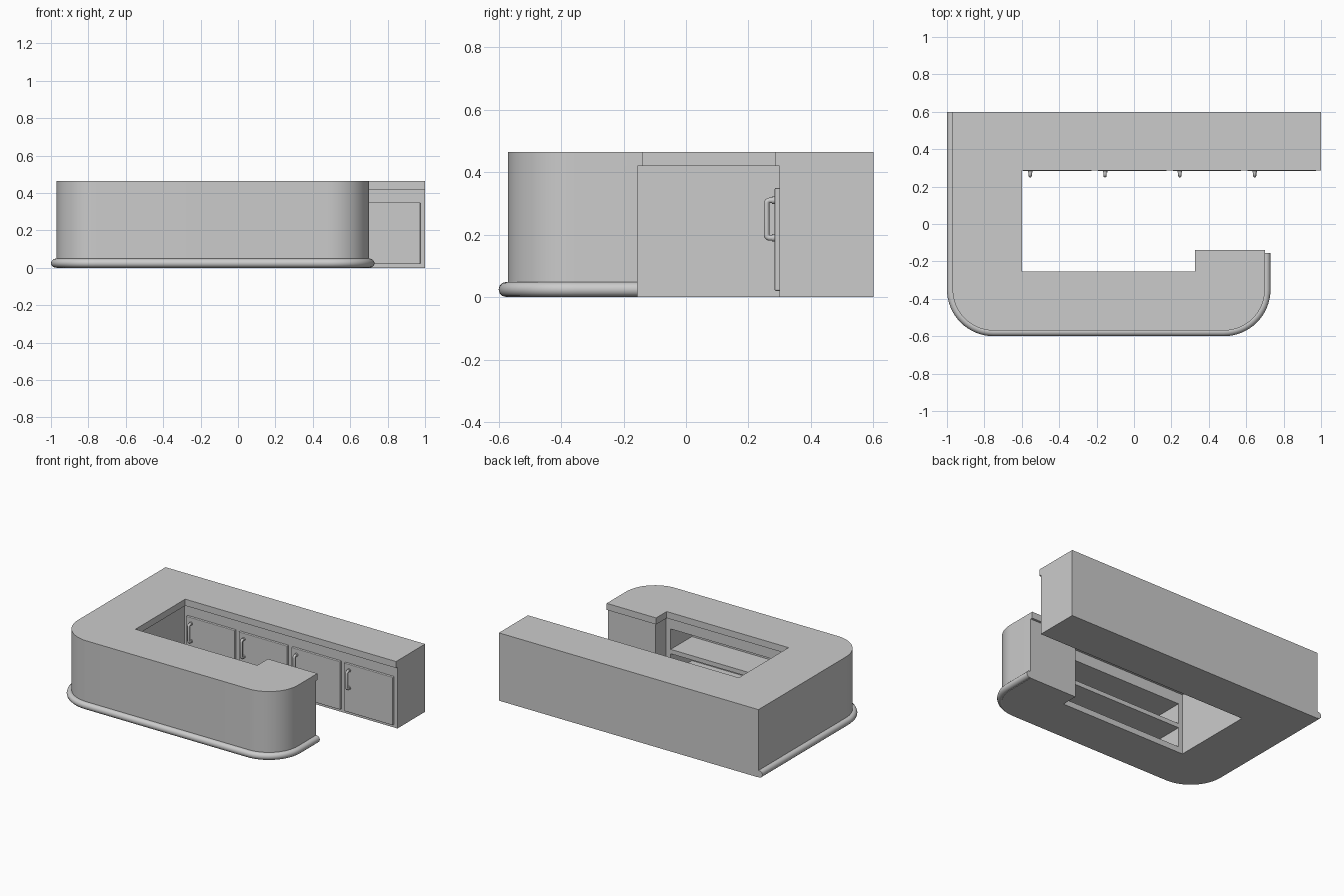
import bpy, bmesh, math
from mathutils import Vector

cube = bpy.data.objects.get("Cube")
if cube:
    bpy.data.objects.remove(cube, do_unlink=True)

grey = bpy.data.materials.new("plain_grey")
grey.use_nodes = True
colour = (0.6, 0.6, 0.6, 1)
grey.diffuse_color = colour
grey.node_tree.nodes["Principled BSDF"].inputs["Base Color"].default_value = colour


def activate(obj):
    bpy.ops.object.select_all(action="DESELECT")
    obj.select_set(True)
    bpy.context.view_layer.objects.active = obj


def finish(name, bm, smooth=True):
    bmesh.ops.recalc_face_normals(bm, faces=bm.faces)
    mesh = bpy.data.meshes.new(name)
    bm.to_mesh(mesh)
    bm.free()
    obj = bpy.data.objects.new(name, mesh)
    bpy.context.collection.objects.link(obj)
    mesh.materials.append(grey)
    if smooth:
        activate(obj)
        bpy.ops.object.shade_smooth_by_angle(angle=math.radians(30))
    return obj


def prism(name, outline, low, high):
    bm = bmesh.new()
    base = bm.faces.new([bm.verts.new((x, y, low)) for x, y in outline])
    up = bmesh.ops.extrude_face_region(bm, geom=[base])["geom"]
    verts = [v for v in up if isinstance(v, bmesh.types.BMVert)]
    bmesh.ops.translate(bm, verts=verts, vec=(0, 0, high - low))
    return finish(name, bm)


def box(name, x0, x1, y0, y1, z0, z1, bevel=0):
    bm = bmesh.new()
    bmesh.ops.create_cube(bm, size=1)
    for v in bm.verts:
        v.co = ((x0 + x1) / 2 + v.co.x * (x1 - x0),
                (y0 + y1) / 2 + v.co.y * (y1 - y0),
                (z0 + z1) / 2 + v.co.z * (z1 - z0))
    if bevel:
        bmesh.ops.bevel(bm, geom=bm.edges[:], offset=bevel, segments=2, affect="EDGES", profile=0.5)
    return finish(name, bm, False)


def tube(name, points, radius):
    curve = bpy.data.curves.new(name, "CURVE")
    curve.dimensions = "3D"
    curve.bevel_depth = radius
    curve.bevel_resolution = 4
    curve.use_fill_caps = True
    spline = curve.splines.new("POLY")
    spline.points.add(len(points) - 1)
    for p, co in zip(spline.points, points):
        p.co = (*co, 1)
    obj = bpy.data.objects.new(name, curve)
    bpy.context.collection.objects.link(obj)
    curve.materials.append(grey)
    activate(obj)
    bpy.ops.object.convert(target="MESH")
    bpy.ops.object.shade_smooth_by_angle(angle=math.radians(40))
    return obj


def arc(cx, cy, radius, start, end, steps):
    angles = [math.radians(start + (end - start) * i / steps) for i in range(steps + 1)]
    return [(cx + radius * math.cos(a), cy + radius * math.sin(a)) for a in angles]


LEFT, END, FRONT, BACK, R = -0.97, 0.70, -0.57, 0.60, 0.22
UNDER, TOP = 0.42, 0.465


def outer_edge(grow, end_y):
    # rounded outside edge from the back corner round to the serving end
    return ([(LEFT - grow, BACK)]
            + arc(LEFT + R, FRONT + R, R + grow, 180, 270, 16)
            + arc(END - R, FRONT + R, R + grow, 270, 360, 16)
            + [(END + grow, end_y)])


def counter_outline(inset):
    # inside edge, set back under the worktop by the inset
    end_y, notch_x, inner_y = -0.14 - inset, 0.325 + inset, -0.255 - inset
    inner_x, back_y = -0.60 - inset, 0.285 + inset
    return outer_edge(0, end_y) + [(notch_x, end_y), (notch_x, inner_y), (inner_x, inner_y),
                                   (inner_x, back_y), (1, back_y), (1, BACK)]


# counter carcass and overhanging worktop
body = prism("counter_body", counter_outline(0.015), 0, UNDER)
prism("worktop", counter_outline(0), UNDER, TOP)

# two open shelf bays cut in the staff side of the front counter
for low, high in ((0.04, 0.175), (0.205, 0.345)):
    cutter = box("shelf_cutter", -0.585, 0.305, -0.50, -0.20, low, high)
    cutter.hide_render = True
    cut = body.modifiers.new("shelf_bay", "BOOLEAN")
    cut.operation = "DIFFERENCE"
    cut.solver = "EXACT"
    cut.object = cutter
    activate(body)
    bpy.ops.object.modifier_apply(modifier=cut.name)
    bpy.data.objects.remove(cutter, do_unlink=True)

# rounded foot rail along the base
tube("foot_rail", [(x, y, 0.025) for x, y in outer_edge(0.006, -0.155)], 0.024)

# cupboard doors and bow handles
for i in range(4):
    left = -0.595 + 0.4 * i
    box(f"cupboard_door_{i + 1}", left, left + 0.37, 0.284, 0.305, 0.02, 0.35, 0.004)
    x = left + 0.04
    lower = [(x, 0.29, 0.19), (x, 0.268, 0.19)]
    bend = [(x, y, z) for y, z in arc(0.268, 0.2, 0.01, 270, 180, 4)][1:]
    half = lower + bend
    mirrored = [(px, py, 0.5 - pz) for px, py, pz in reversed(half)]
    tube(f"door_handle_{i + 1}", half + mirrored, 0.009)
    for z in (0.19, 0.31):
        tube(f"handle_base_{i + 1}", [(x, 0.29, z), (x, 0.275, z)], 0.012)
